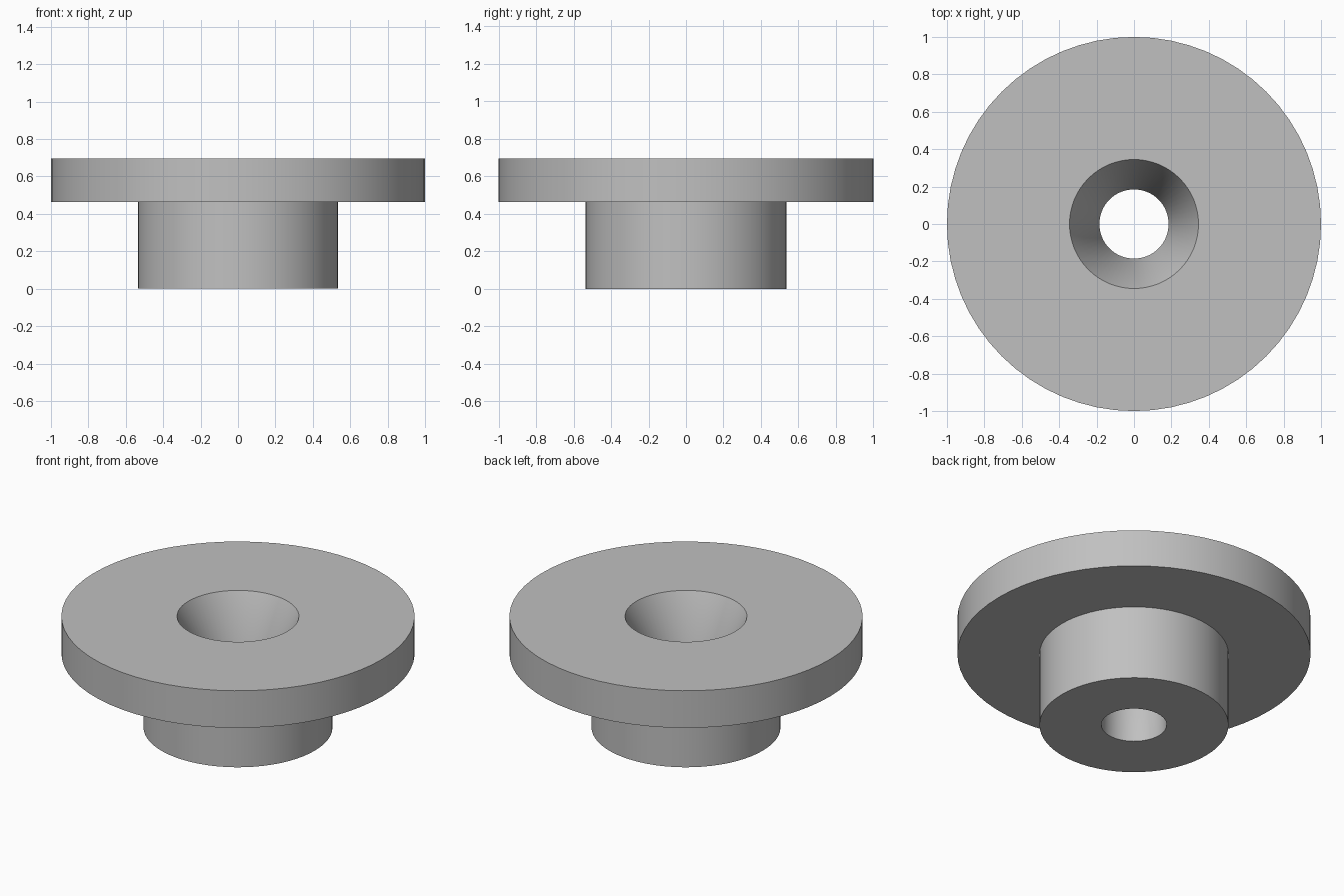
import bpy
import bmesh
import math

cube = bpy.data.objects.get("Cube")
if cube:
    bpy.data.objects.remove(cube, do_unlink=True)

SEGMENTS = 64

# Plain grey material
grey = bpy.data.materials.new("plain grey")
grey.use_nodes = True
colour = (0.53, 0.53, 0.53, 1)
grey.diffuse_color = colour
grey.node_tree.nodes["Principled BSDF"].inputs["Base Color"].default_value = colour


def lathe(name, profile):
    """Revolve a closed (radius, height) outline around the z axis."""
    bm = bmesh.new()
    rings = []
    for radius, height in profile:
        ring = bmesh.ops.create_circle(bm, segments=SEGMENTS, radius=radius)["verts"]
        for v in ring:
            v.co.z = height
        rings.append(ring)
    for lower, upper in zip(rings, rings[1:] + rings[:1]):
        for i in range(SEGMENTS):
            j = (i + 1) % SEGMENTS
            bm.faces.new((lower[i], lower[j], upper[j], upper[i]))
    bmesh.ops.recalc_face_normals(bm, faces=bm.faces)
    mesh = bpy.data.meshes.new(name)
    bm.to_mesh(mesh)
    bm.free()
    mesh.materials.append(grey)
    obj = bpy.data.objects.new(name, mesh)
    bpy.context.collection.objects.link(obj)
    return obj


# Flange on a hub, with a countersunk hole right through
bushing = lathe("flanged_bushing", [
    (0.185, 0),      # hole at the bottom
    (0.535, 0),      # hub
    (0.535, 0.463),
    (1, 0.463),      # flange
    (1, 0.695),
    (0.345, 0.695),  # countersink rim
    (0.185, 0.35),   # countersink meets the straight hole
])

bpy.ops.object.select_all(action="DESELECT")
bushing.select_set(True)
bpy.context.view_layer.objects.active = bushing
bpy.ops.object.shade_smooth_by_angle(angle=math.radians(30))
